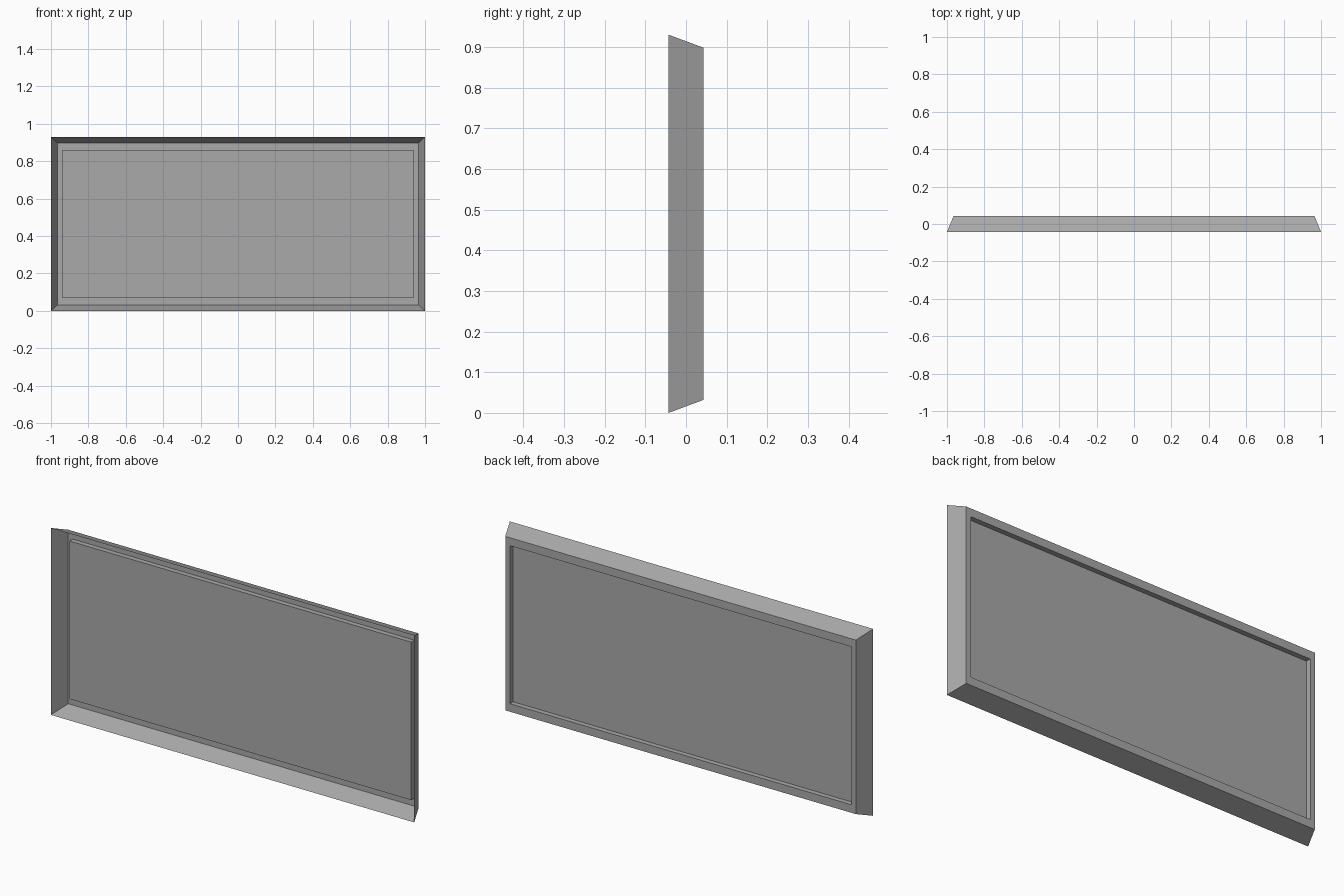
import bpy, bmesh

if "Cube" in bpy.data.objects:
    bpy.data.objects.remove(bpy.data.objects["Cube"])

GREY = (0.4, 0.4, 0.4, 1.0)
grey = bpy.data.materials.new("plain grey")
grey.use_nodes = True
grey.diffuse_color = GREY
grey.node_tree.nodes["Principled BSDF"].inputs["Base Color"].default_value = GREY

FRONT, BACK, PANEL = -0.043, 0.043, 0.018
MID = 0.465


def loop(bm, half_x, half_z, y):
    """Rectangular ring of vertices facing the front."""
    signs = ((-1, -1), (1, -1), (1, 1), (-1, 1))
    return [bm.verts.new((sx * half_x, y, MID + sz * half_z)) for sx, sz in signs]


def make_part(name, rings, fill=False):
    """Bridge successive rectangles into a thin sheet, optionally closed."""
    bm = bmesh.new()
    loops = [loop(bm, *r) for r in rings]
    for a, b in zip(loops, loops[1:]):
        for i in range(4):
            j = (i + 1) % 4
            bm.faces.new((a[i], a[j], b[j], b[i]))
    if fill:
        bm.faces.new(loops[-1])
    mesh = bpy.data.meshes.new(name)
    bm.to_mesh(mesh)
    bm.free()
    mesh.materials.append(grey)
    obj = bpy.data.objects.new(name, mesh)
    bpy.context.collection.objects.link(obj)
    return obj


outer = (1.0, MID, FRONT)
shoulder = (0.965, 0.433, BACK)
inner = (0.94, 0.393, BACK)
raised = (0.94, 0.393, PANEL)

# Flared wall and the flat border behind it
make_part("flared_frame", [outer, shoulder, inner])
# Panel stepped forward from the border
make_part("raised_panel", [inner, raised], fill=True)
